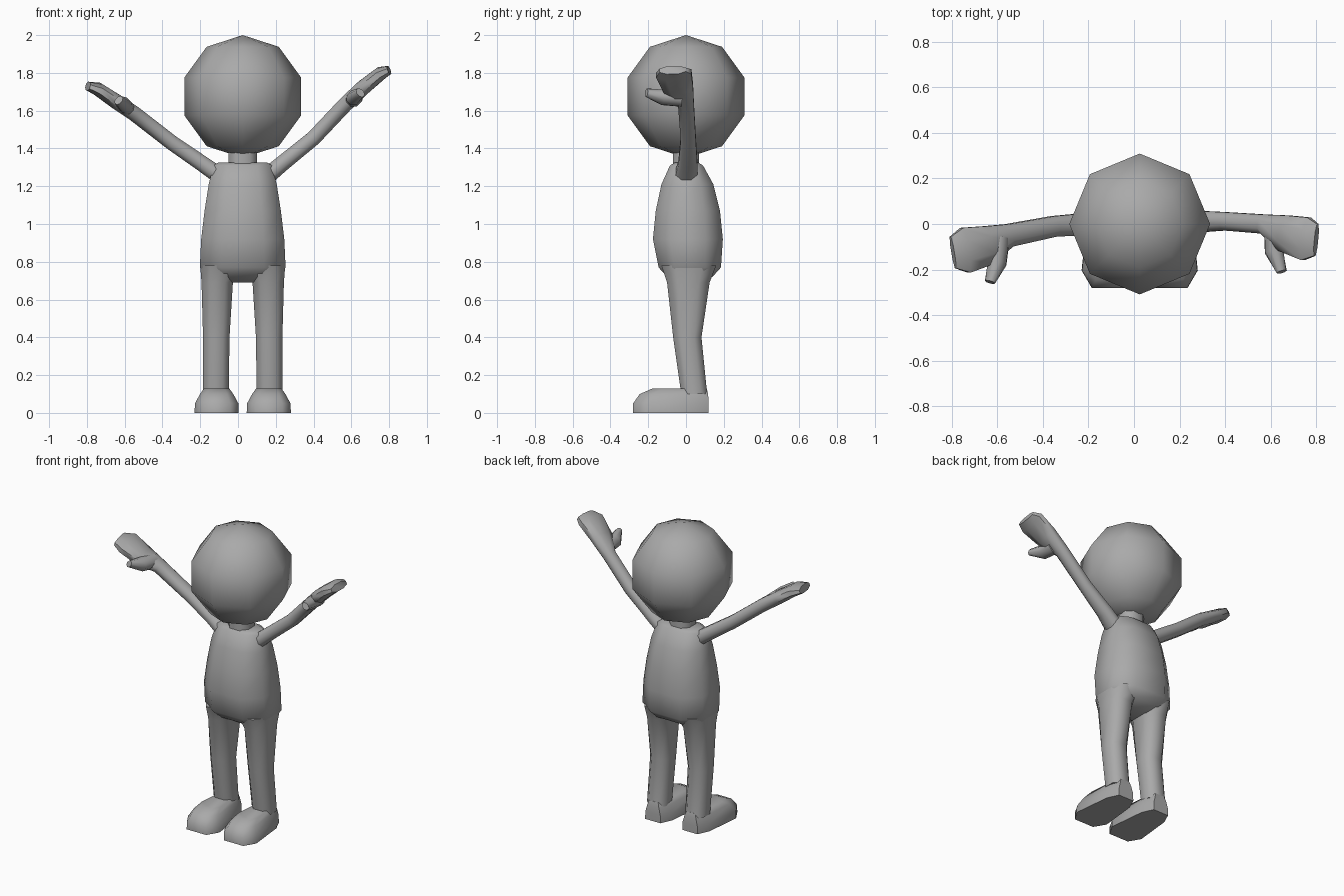
import bpy, bmesh
from math import radians
from mathutils import Vector

if "Cube" in bpy.data.objects:
    bpy.data.objects.remove(bpy.data.objects["Cube"], do_unlink=True)

MID = 0.025  # centre line of the body

grey = bpy.data.materials.new("plain grey")
grey.use_nodes = True
GREY = (0.4, 0.4, 0.4, 1)
grey.diffuse_color = GREY
grey.node_tree.nodes["Principled BSDF"].inputs["Base Color"].default_value = GREY


def finish(bm, name):
    bmesh.ops.recalc_face_normals(bm, faces=bm.faces)
    mesh = bpy.data.meshes.new(name)
    bm.to_mesh(mesh)
    bm.free()
    mesh.materials.append(grey)
    obj = bpy.data.objects.new(name, mesh)
    bpy.context.collection.objects.link(obj)
    bpy.ops.object.select_all(action="DESELECT")
    obj.select_set(True)
    bpy.context.view_layer.objects.active = obj
    bpy.ops.object.shade_smooth_by_angle(angle=radians(62))
    return obj


def octagon(c):
    """Unit square with its corners cut; c sets how long the flats are."""
    return [(1, -c), (1, c), (c, 1), (-c, 1), (-1, c), (-1, -c), (-c, -1), (c, -1)]


def skin(name, rings):
    """Bridge a list of equal rings and cap both ends."""
    bm = bmesh.new()
    loops = [[bm.verts.new(p) for p in ring] for ring in rings]
    n = len(loops[0])
    for a, b in zip(loops, loops[1:]):
        for i in range(n):
            j = (i + 1) % n
            bm.faces.new((a[i], a[j], b[j], b[i]))
    bm.faces.new(loops[0])
    bm.faces.new(loops[-1])
    return finish(bm, name)


def stack(name, levels, c=0.5, heel=1.0):
    """Level rings: z, centre x, half width, front y, back y."""
    rings = []
    for z, x, w, front, back in levels:
        mid, depth = (front + back) / 2, (back - front) / 2
        rings.append([(x + u * w * (heel if v > 0 else 1), mid + v * depth, z)
                      for u, v in octagon(c)])
    return skin(name, rings)


def limb(name, stations, across, c=0.45):
    """Rings square to a path: centre, half width, half thickness."""
    pts = [Vector(s[0]) for s in stations]
    rings = []
    for i, (_, w, t) in enumerate(stations):
        along = (pts[min(i + 1, len(pts) - 1)] - pts[max(i - 1, 0)]).normalized()
        side = Vector(across)
        side = (side - along * side.dot(along)).normalized()
        up = along.cross(side)
        rings.append([pts[i] + side * u * w + up * v * t for u, v in octagon(c)])
    return skin(name, rings)


# Head
bm = bmesh.new()
bmesh.ops.create_uvsphere(bm, u_segments=8, v_segments=5, radius=0.325)
bmesh.ops.translate(bm, verts=bm.verts, vec=(MID, 0, 1.675))
finish(bm, "head")

# Neck and torso
stack("neck", [(1.28, MID, 0.075, -0.07, 0.07), (1.42, MID, 0.075, -0.07, 0.07)])
stack("torso", [
    (0.69, MID, 0.10, -0.05, 0.08),
    (0.72, MID, 0.19, -0.10, 0.14),
    (0.77, MID, 0.227, -0.145, 0.185),
    (0.92, MID, 0.220, -0.175, 0.195),
    (1.07, MID, 0.202, -0.16, 0.18),
    (1.21, MID, 0.180, -0.13, 0.145),
    (1.31, MID, 0.155, -0.085, 0.09),
    (1.325, MID, 0.13, -0.06, 0.065)], c=0.5)

# Legs and feet
for side, s in (("left", 1), ("right", -1)):
    stack(side + "_leg", [
        (0.10, MID + s * 0.142, 0.068, -0.025, 0.112),
        (0.40, MID + s * 0.140, 0.070, -0.068, 0.082),
        (0.69, MID + s * 0.135, 0.083, -0.10, 0.125),
        (0.78, MID + s * 0.120, 0.105, -0.13, 0.16)])
    fx = MID + s * 0.138
    stack(side + "_foot", [
        (0.0, fx, 0.117, -0.28, 0.12),
        (0.05, fx, 0.115, -0.28, 0.12),
        (0.10, fx, 0.088, -0.245, 0.117),
        (0.128, fx, 0.068, -0.18, 0.11)], c=0.62, heel=0.78)

# Arms with flat mitten hands
limb("left_arm", [
    ((0.15, 0.0, 1.25), 0.06, 0.045),
    ((0.24, 0.01, 1.325), 0.05, 0.042),
    ((0.40, 0.012, 1.455), 0.04, 0.040),
    ((0.57, 0.0, 1.635), 0.042, 0.040),
    ((0.66, -0.04, 1.72), 0.080, 0.040),
    ((0.755, -0.065, 1.797), 0.095, 0.035),
    ((0.80, -0.07, 1.815), 0.070, 0.023)], (0, 1, 0))
limb("right_arm", [
    ((-0.09, 0.0, 1.25), 0.06, 0.045),
    ((-0.19, 0.0, 1.32), 0.05, 0.042),
    ((-0.35, -0.01, 1.43), 0.045, 0.040),
    ((-0.55, -0.05, 1.585), 0.050, 0.040),
    ((-0.64, -0.092, 1.645), 0.085, 0.040),
    ((-0.74, -0.115, 1.713), 0.100, 0.035),
    ((-0.795, -0.125, 1.73), 0.070, 0.023)], (0, 1, 0))

# Thumbs
limb("left_thumb", [
    ((0.615, -0.02, 1.665), 0.045, 0.040),
    ((0.615, -0.12, 1.670), 0.042, 0.036),
    ((0.648, -0.21, 1.695), 0.018, 0.025)], (1, 0, 1))
limb("right_thumb", [
    ((-0.59, -0.06, 1.615), 0.045, 0.040),
    ((-0.60, -0.17, 1.630), 0.042, 0.036),
    ((-0.632, -0.255, 1.655), 0.018, 0.025)], (-1, 0, 1))
